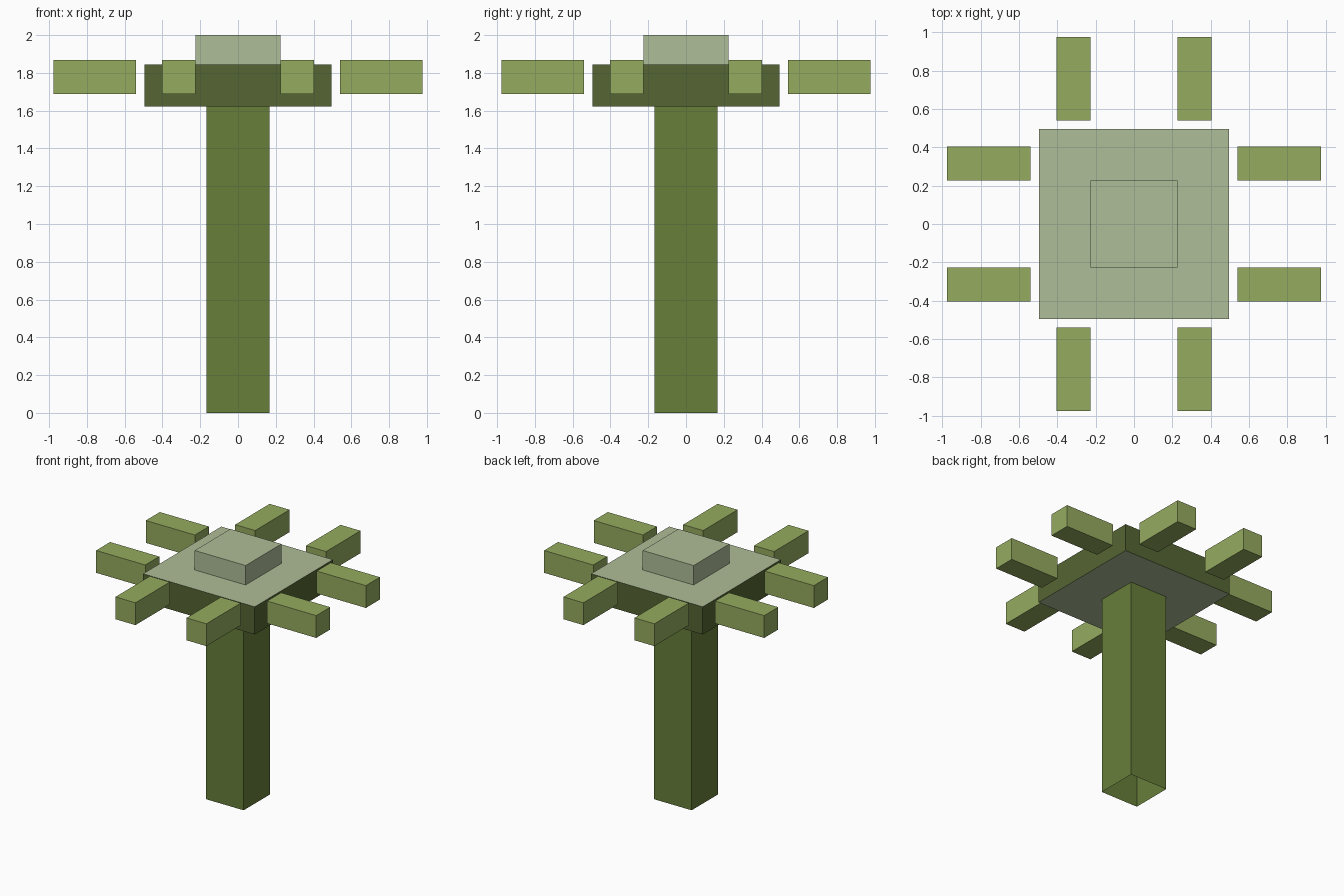
import bpy
import bmesh
from mathutils import Matrix, Vector

if "Cube" in bpy.data.objects:
    bpy.data.objects.remove(bpy.data.objects["Cube"], do_unlink=True)


def linear(c):
    c /= 255
    return c / 12.92 if c <= 0.04045 else ((c + 0.055) / 1.055) ** 2.4


def material(name, *rgb):
    colour = [linear(c) for c in rgb] + [1]
    mat = bpy.data.materials.new(name)
    mat.use_nodes = True
    mat.diffuse_color = colour
    mat.node_tree.nodes["Principled BSDF"].inputs["Base Color"].default_value = colour
    return mat


pale = material("pale green", 175, 189, 152)
leaf = material("leaf green", 149, 171, 95)
stalk = material("stalk green", 103, 126, 58)
dark = material("dark green", 85, 101, 51)


def box(name, low, high, mats, open_ends=False, side_slot=0):
    """Box between two corners; side faces take material slot side_slot."""
    low, high = Vector(low), Vector(high)
    bm = bmesh.new()
    bmesh.ops.create_cube(bm, size=1)
    bmesh.ops.scale(bm, vec=high - low, verts=bm.verts)
    bmesh.ops.translate(bm, vec=(low + high) / 2, verts=bm.verts)
    bm.normal_update()
    ends = [f for f in bm.faces if abs(f.normal.z) > 0.5]
    for f in bm.faces:
        f.material_index = 0 if f in ends else side_slot
    if open_ends:
        bmesh.ops.delete(bm, geom=ends, context="FACES_ONLY")
    mesh = bpy.data.meshes.new(name)
    bm.to_mesh(mesh)
    bm.free()
    for mat in mats:
        mesh.materials.append(mat)
    obj = bpy.data.objects.new(name, mesh)
    bpy.context.collection.objects.link(obj)
    return obj


# Hollow stem, open at the foot
box("stem", (-0.167, -0.167, 0), (0.167, 0.167, 1.622), [stalk], open_ends=True)

# Flower head: pale top and underside, dark sides
box("flower_head", (-0.495, -0.495, 1.622), (0.495, 0.495, 1.844),
    [pale, dark], side_slot=1)

# Raised bud in the middle
box("bud", (-0.226, -0.226, 1.844), (0.226, 0.226, 2), [pale])

# Two detached petals on each of the four sides
for turn, side in enumerate(("left", "back", "right", "front")):
    for number, y in enumerate((-0.403, 0.226), 1):
        petal = box(f"petal_{side}_{number}", (0.54, y, 1.688),
                    (0.976, y + 0.177, 1.867), [leaf])
        petal.data.transform(Matrix.Rotation(turn * 1.5707963, 4, "Z"))
